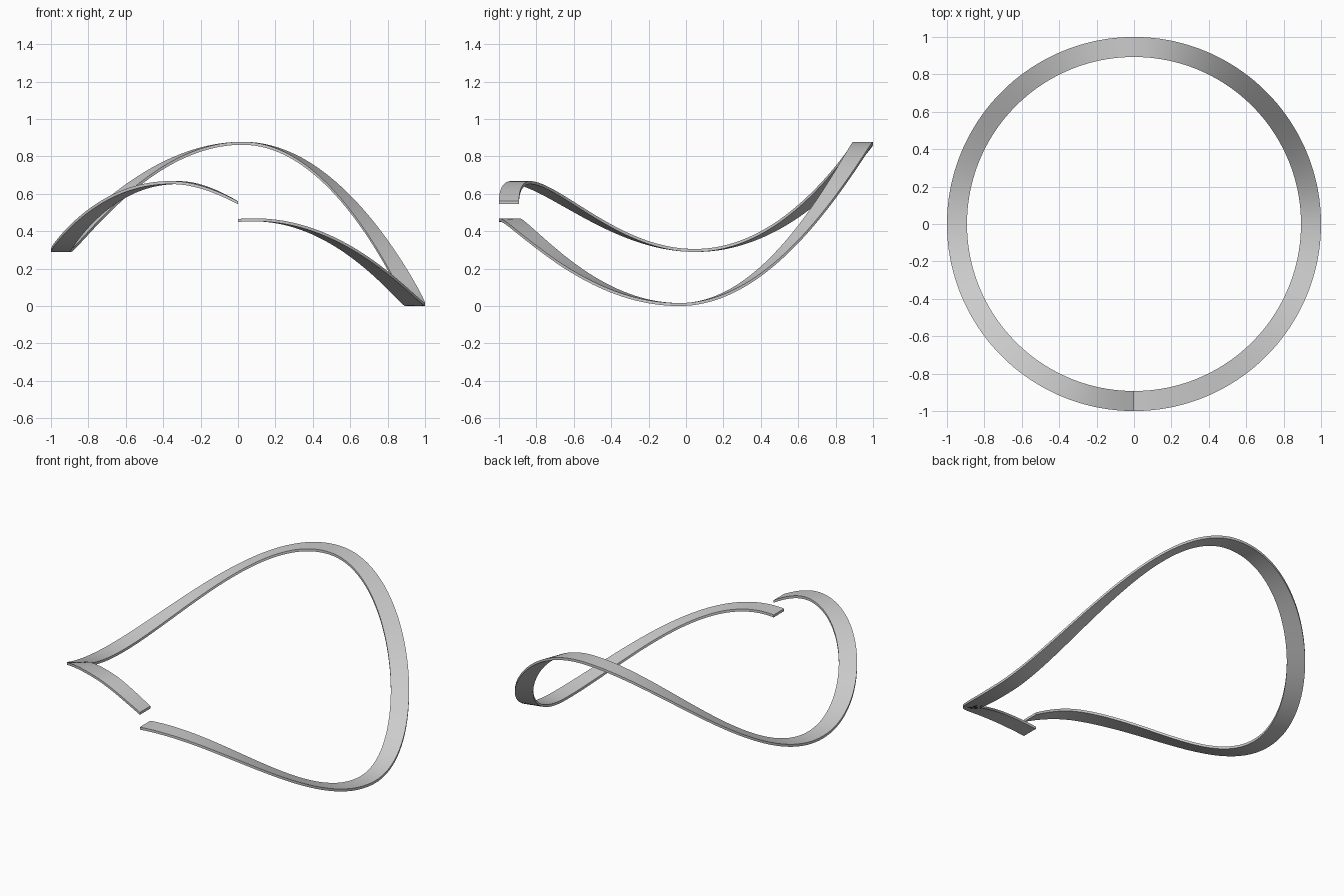
import bpy, bmesh
from math import cos, sin, pi, radians

if "Cube" in bpy.data.objects:
    bpy.data.objects.remove(bpy.data.objects["Cube"])

R_IN, R_OUT, HALF = 0.893, 1.0, 0.008
STEPS = 180
# wave crests and troughs: (degrees from the split, mid height)
KEYS = [(-80, 0.02), (5, 0.461), (88, 0.008), (178.5, 0.87), (267, 0.297), (339, 0.66), (396, 0.30)]


def height(deg):
    # cosine blend between neighbouring crest and trough
    for (a, za), (b, zb) in zip(KEYS, KEYS[1:]):
        if deg <= b:
            t = (deg - a) / (b - a)
            return za + (zb - za) * (1 - cos(pi * t)) / 2


# split wavy ring: rectangular section swept round one turn
bm = bmesh.new()
sections = []
for i in range(STEPS + 1):
    deg = 360 * i / STEPS
    a, z = radians(deg - 90), height(deg)
    sections.append([bm.verts.new((r * cos(a), r * sin(a), z + dz))
                     for r, dz in ((R_IN, -HALF), (R_OUT, -HALF), (R_OUT, HALF), (R_IN, HALF))])
for s, t in zip(sections, sections[1:]):
    for k in range(4):
        n = (k + 1) % 4
        bm.faces.new((s[k], s[n], t[n], t[k]))
# end caps
bm.faces.new(sections[0])
bm.faces.new(sections[-1])
bmesh.ops.recalc_face_normals(bm, faces=bm.faces)

mesh = bpy.data.meshes.new("wave_spring_ring")
bm.to_mesh(mesh)
bm.free()
ring = bpy.data.objects.new("wave_spring_ring", mesh)
bpy.context.collection.objects.link(ring)
bpy.context.view_layer.objects.active = ring
ring.select_set(True)
bpy.ops.object.shade_smooth_by_angle(angle=radians(30))
